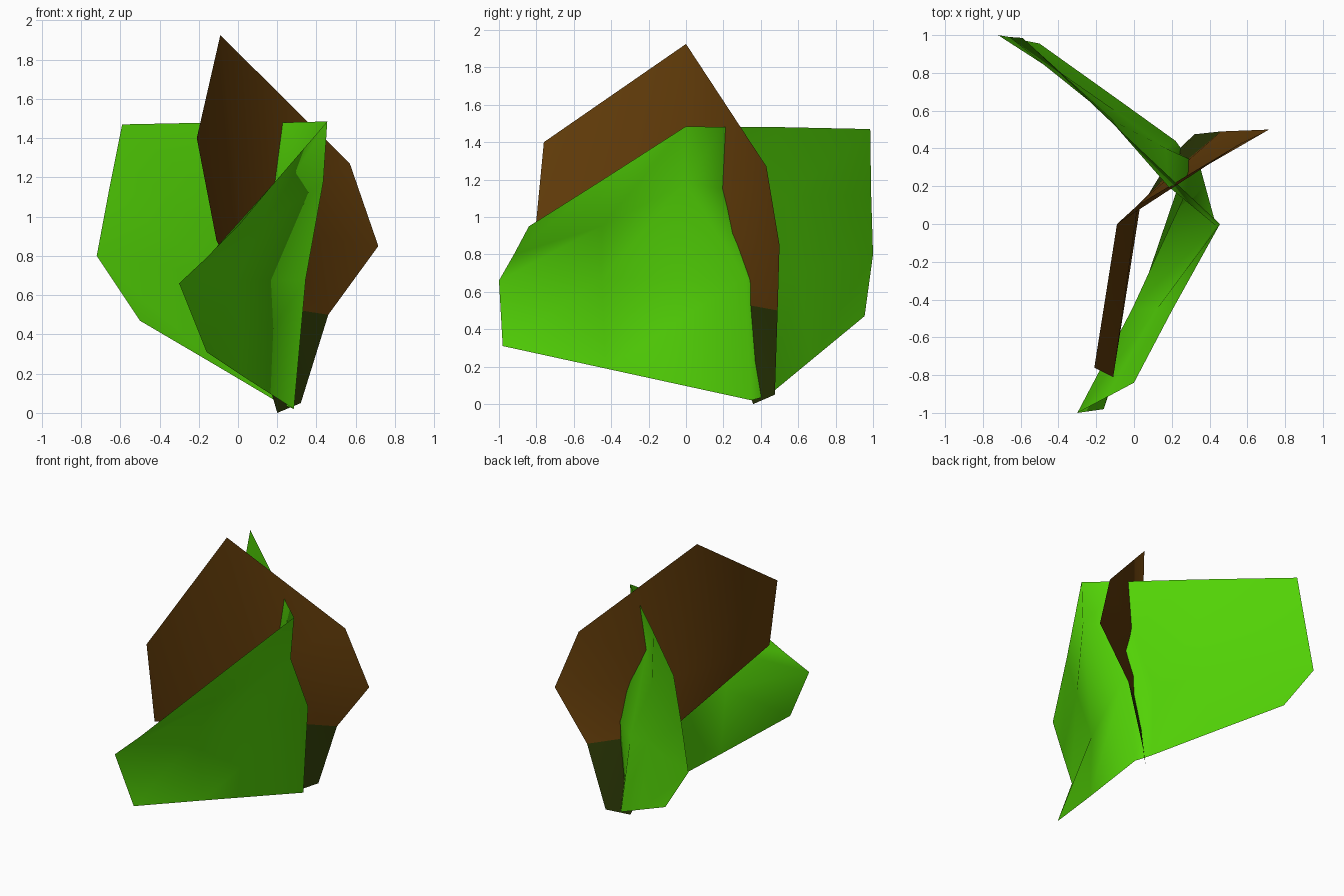
import bpy
from mathutils import Vector

cube = bpy.data.objects.get("Cube")
if cube:
    bpy.data.objects.remove(cube, do_unlink=True)


def make_material(name, red, green, blue):
    material = bpy.data.materials.new(name)
    material.use_nodes = True
    color = (red, green, blue, 1)
    material.diffuse_color = color
    material.node_tree.nodes["Principled BSDF"].inputs["Base Color"].default_value = color
    return material


def make_sheet(name, points, faces, materials):
    """Thin smooth leaf sheet made from a few points."""
    mesh = bpy.data.meshes.new(name)
    mesh.from_pydata([Vector(point) for point in points], [], faces)
    for material in materials:
        mesh.materials.append(material)
    for polygon in mesh.polygons:
        polygon.use_smooth = True
    mesh.update()
    leaf = bpy.data.objects.new(name, mesh)
    bpy.context.collection.objects.link(leaf)
    return leaf


leaf_green = make_material("leaf green", .085, .65, .002)
dry_brown = make_material("dry brown", .125, .046, .003)
stem_olive = make_material("stem olive", .025, .040, .002)

# Green leaf: ribs listed from top edge to bottom edge
ribs = {
    "back_tip": [(-.59, .985, 1.47), (-.66, .99, 1.12), (-.72, 1, .8), (-.5, .955, .47)],
    "back_middle": [(-.1, .52, 1.48), (-.1, .54, 1.1), (-.1, .6, .7), (-.1, .67, .235)],
    "back_inner": [(.24, .2, 1.48), (.18, .2, 1.15), (.17, .4, .6), (.22, .44, .045)],
    "ridge": [(.455, 0, 1.485), (.435, -.01, 1.18), (.345, .32, .68), (.285, .35, .02)],
    "front_middle": [(.2, -.46, 1.19), (.12, -.45, .95), (-.01, -.45, .67), (.02, -.43, .19)],
    "front_tip": [(0, -.84, .95), (-.15, -.92, .8), (-.3, -1, .66), (-.16, -.98, .31)],
}
rows = len(ribs["ridge"])
green_points = [point for rib in ribs.values() for point in rib]
green_faces = []
for column in range(len(ribs) - 1):
    for row in range(rows - 1):
        start = column * rows + row
        green_faces.append((start, start + 1, start + rows + 1, start + rows))
make_sheet("green_leaf", green_points, green_faces, [leaf_green])

# Brown leaf: named outline points, folded along its middle
brown = {
    "front_top": (-.21, -.76, 1.4),
    "front_low": (-.11, -.81, .88),
    "peak": (-.09, 0, 1.925),
    "fold": (.02, .1, .95),
    "fold_low": (.14, .22, .55),
    "under": (.03, .08, .59),
    "back_top": (.57, .43, 1.27),
    "back_tip": (.715, .5, .85),
    "back_low": (.46, .49, .5),
    "base_back": (.32, .475, .05),
    "base_front": (.2, .36, 0),
}
patches = [
    "front_top front_low fold peak",
    "front_low under fold",
    "under fold_low fold",
    "peak fold back_top",
    "fold back_tip back_top",
    "fold fold_low back_low back_tip",
    "fold_low base_front base_back back_low",
    "under base_front fold_low",
]
names = list(brown)
brown_faces = [[names.index(word) for word in patch.split()] for patch in patches]
brown_leaf = make_sheet("brown_leaf", brown.values(), brown_faces, [dry_brown, stem_olive])

# Olive foot of the brown leaf
for polygon in brown_leaf.data.polygons:
    polygon.material_index = int(polygon.center.z < .4)
